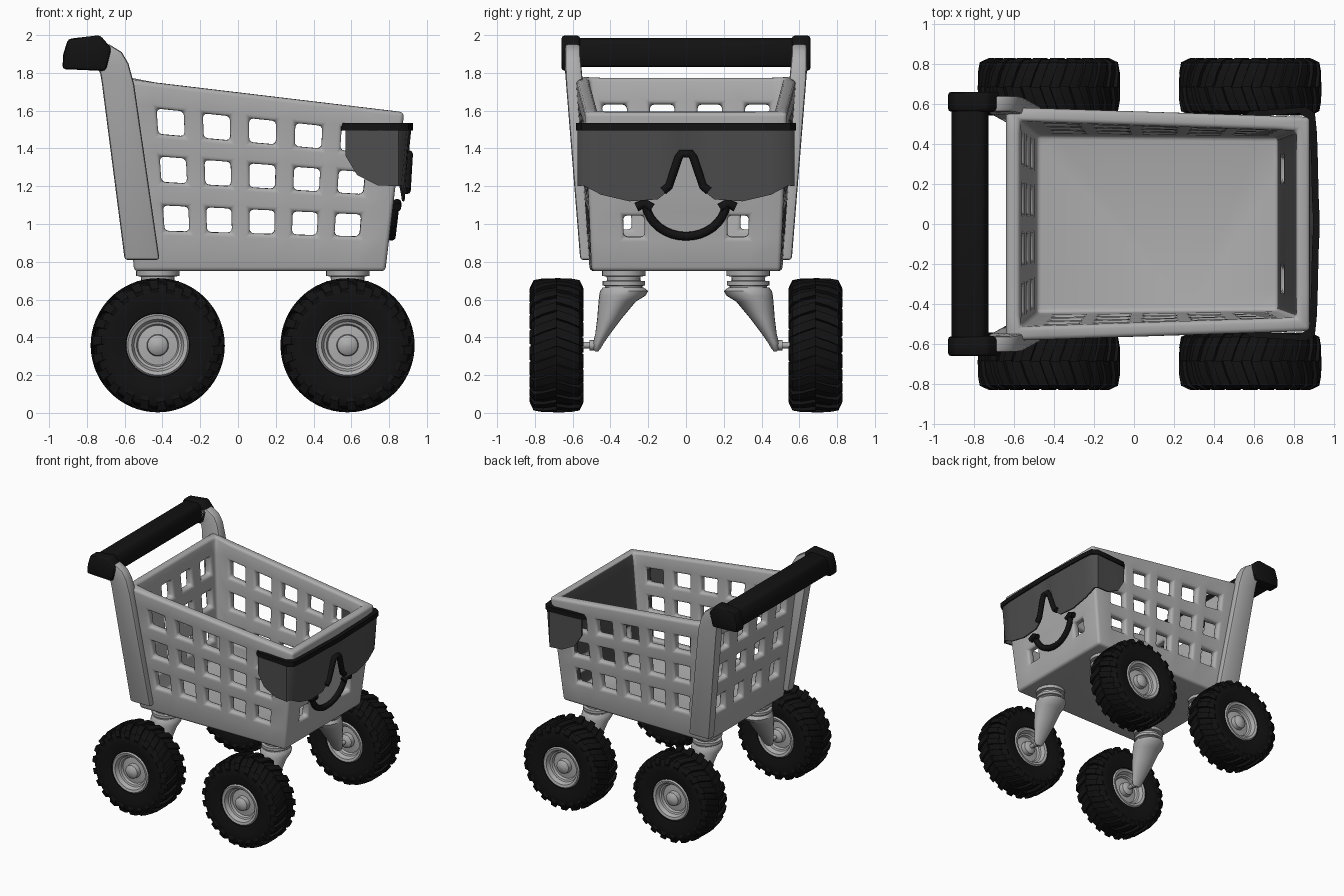
import bpy, bmesh
from math import sin, cos, pi, radians
from mathutils import Vector

if "Cube" in bpy.data.objects:
    bpy.data.objects.remove(bpy.data.objects["Cube"])


def material(name, value):
    m = bpy.data.materials.new(name)
    m.use_nodes = True
    colour = (value, value, value, 1)
    m.diffuse_color = colour
    bsdf = next(n for n in m.node_tree.nodes if n.type == 'BSDF_PRINCIPLED')
    bsdf.inputs["Base Color"].default_value = colour
    return m


GREY = material("light grey plastic", 0.42)
DARK = material("dark lens grey", 0.075)
BLACK = material("black rubber", 0.006)


def finish(name, bm, mat, bevel=0.0, solid=0.0, segments=2, weld=True):
    """Turn a bmesh into a smooth-shaded object with optional solidify and bevel."""
    if weld:
        bmesh.ops.remove_doubles(bm, verts=bm.verts, dist=0.0005)
    bmesh.ops.recalc_face_normals(bm, faces=bm.faces)
    me = bpy.data.meshes.new(name)
    bm.to_mesh(me)
    bm.free()
    ob = bpy.data.objects.new(name, me)
    bpy.context.collection.objects.link(ob)
    me.materials.append(mat)
    bpy.ops.object.select_all(action='DESELECT')
    ob.select_set(True)
    bpy.context.view_layer.objects.active = ob
    if solid:
        mod = ob.modifiers.new("Thickness", 'SOLIDIFY')
        mod.thickness, mod.offset, mod.use_even_offset = solid, -1, True
        bpy.ops.object.modifier_apply(modifier=mod.name)
    if bevel:
        mod = ob.modifiers.new("Rounding", 'BEVEL')
        mod.width, mod.segments, mod.limit_method = bevel, segments, 'ANGLE'
        mod.angle_limit = radians(35)
        bpy.ops.object.modifier_apply(modifier=mod.name)
    bpy.ops.object.shade_smooth_by_angle(angle=radians(40))
    return ob


def skin(bm, rings, cyclic=False):
    """Join rings of points with quads; cap the ends unless cyclic."""
    vs = [[bm.verts.new(p) for p in ring] for ring in rings]
    n = len(vs[0])
    pairs = list(zip(vs, vs[1:])) + ([(vs[-1], vs[0])] if cyclic else [])
    for a, b in pairs:
        for i in range(n):
            j = (i + 1) % n
            bm.faces.new((a[i], a[j], b[j], b[i]))
    if not cyclic:
        bm.faces.new(vs[0])
        bm.faces.new(vs[-1])


def loft(name, rings, mat, cyclic=False, **kw):
    bm = bmesh.new()
    skin(bm, rings, cyclic)
    return finish(name, bm, mat, **kw)


def ellipse(cx, cy, z, rx, ry, n=24):
    return [(cx + rx * cos(2 * pi * i / n), cy + ry * sin(2 * pi * i / n), z) for i in range(n)]


def tube(name, points, radius, mat):
    cu = bpy.data.curves.new(name, 'CURVE')
    cu.dimensions, cu.bevel_depth, cu.bevel_resolution, cu.use_fill_caps = '3D', radius, 2, True
    sp = cu.splines.new('POLY')
    sp.points.add(len(points) - 1)
    for p, co in zip(sp.points, points):
        p.co = (*co, 1)
    cu.materials.append(mat)
    ob = bpy.data.objects.new(name, cu)
    bpy.context.collection.objects.link(ob)


# Basket: four tapered walls with square openings, closed by a floor
bottom = [(-0.55, -0.51, 0.75), (0.78, -0.5, 0.75), (0.78, 0.5, 0.75), (-0.55, 0.51, 0.75)]
top = [(-0.64, -0.585, 1.77), (0.88, -0.535, 1.59), (0.88, 0.535, 1.59), (-0.64, 0.585, 1.77)]
bottom, top = [Vector(p) for p in bottom], [Vector(p) for p in top]
rows = [0.28, 0.54, 0.795]
side_cols = [0.18 + 0.164 * i for i in range(5)]
walls = [(side_cols, 0.048, rows), ([0.23, 0.77], 0.055, rows[:1]),
         ([1 - u for u in reversed(side_cols)], 0.048, rows), ([0.17, 0.39, 0.61, 0.83], 0.057, rows)]


def stops(centres, half):
    return [0] + [c + s * half for c in centres for s in (-1, 1)] + [1]


bm = bmesh.new()
vlines = stops(rows, 0.068)
for w, (cols, half, open_rows) in enumerate(walls):
    k = (w + 1) % 4
    ulines = stops(cols, half)
    grid = [[bm.verts.new(bottom[w].lerp(bottom[k], u).lerp(top[w].lerp(top[k], u), v))
             for v in vlines] for u in ulines]
    for i in range(len(ulines) - 1):
        for j in range(len(vlines) - 1):
            if i % 2 and j % 2 and rows[j // 2] in open_rows:
                continue
            bm.faces.new((grid[i][j], grid[i + 1][j], grid[i + 1][j + 1], grid[i][j + 1]))
bmesh.ops.remove_doubles(bm, verts=bm.verts, dist=0.0005)
base = [e for e in bm.edges if e.is_boundary and all(v.co.z < 0.751 for v in e.verts)]
bmesh.ops.contextual_create(bm, geom=base)
basket = finish("basket", bm, GREY, solid=0.07, bevel=0.022, segments=3)
basket.data.materials.append(DARK)
for f in basket.data.polygons:
    if f.normal.x < -0.8 and f.center.x > 0.6:
        f.material_index = 1

# Rear posts curving back into the handle
post = [((-0.6, 0.81), (-0.415, 0.81), 0.48, 0.56), ((-0.72, 1.74), (-0.55, 1.74), 0.545, 0.635),
        ((-0.73, 1.8), (-0.58, 1.85), 0.555, 0.64), ((-0.745, 1.82), (-0.615, 1.91), 0.56, 0.64),
        ((-0.77, 1.83), (-0.68, 1.95), 0.56, 0.64), ((-0.85, 1.84), (-0.83, 1.95), 0.56, 0.64)]
cap = [(-0.93, 1.82), (-0.925, 1.9), (-0.9, 1.98), (-0.73, 2.0), (-0.67, 1.93), (-0.7, 1.81)]
for s, side in ((-1, "right"), (1, "left")):
    loft(side + "_post", [[(b[0], s * y0, b[1]), (f[0], s * y0, f[1]),
                           (f[0], s * y1, f[1]), (b[0], s * y1, b[1])]
                          for b, f, y0, y1 in post], GREY, bevel=0.015)
    loft(side + "_handle_cap", [[(x, s * y, z) for x, z in cap] for y in (0.56, 0.66)],
         BLACK, bevel=0.018)
grip = [(-0.91, 1.83), (-0.91, 1.91), (-0.885, 1.975), (-0.75, 1.985), (-0.725, 1.93), (-0.735, 1.83)]
loft("handle_grip", [[(x, y, z) for x, z in grip] for y in (-0.6, 0.6)], BLACK, bevel=0.02)

# Wheels: lathed tyre and rim, with slanted tread lugs
tyre = [(0.15, 0.09), (0.17, 0.122), (0.24, 0.138), (0.3, 0.135), (0.325, 0.118), (0.338, 0.07)]
rim = [(0.001, 0.125), (0.035, 0.12), (0.054, 0.105), (0.058, 0.07), (0.105, 0.065), (0.112, 0.085),
       (0.125, 0.09), (0.138, 0.122), (0.158, 0.128), (0.168, 0.115), (0.165, 0.08)]
lug = [(0.355, 0.0, 0.13), (0.355, 0.07, 0.06), (0.345, 0.122, 0.0), (0.3, 0.143, -0.02)]


def lathe(profile, cx, cy, cz, n=48):
    both = profile + [(r, -y) for r, y in reversed(profile)]
    return [[(cx + r * cos(2 * pi * i / n), cy + y, cz + r * sin(2 * pi * i / n))
             for i in range(n)] for r, y in both]


def wheel(name, cx, cy, cz):
    loft(name + "_tyre", lathe(tyre, cx, cy, cz), BLACK, cyclic=True)
    loft(name + "_rim", lathe(rim, cx, cy, cz), GREY)
    bm = bmesh.new()
    count = 22
    for i in range(count):
        for s in (-1, 1):
            start = 2 * pi * (i + 0.25 * s) / count
            rings = []
            for r, y, turn in lug:
                corners = [(r, -0.07), (r, 0.07), (r - 0.04, 0.08), (r - 0.04, -0.08)]
                rings.append([(cx + q * cos(start + turn + d), cy + s * min(y, 0.143 - (r - q) * 0.3),
                               cz + q * sin(start + turn + d)) for q, d in corners])
            skin(bm, rings)
    finish(name + "_tread", bm, BLACK, weld=False)


# Caster: swivel collar, swept fork leg and axle for each wheel
collar = [(0.75, 0.115), (0.725, 0.115), (0.722, 0.09), (0.7, 0.088), (0.697, 0.112),
          (0.675, 0.112), (0.672, 0.1), (0.65, 0.1)]
fork = [(0.665, 0.225, 0.44, 0.1), (0.645, 0.2, 0.455, 0.115), (0.62, 0.215, 0.46, 0.115),
        (0.59, 0.265, 0.463, 0.105), (0.5, 0.34, 0.47, 0.09), (0.42, 0.4, 0.48, 0.065),
        (0.37, 0.435, 0.492, 0.05), (0.34, 0.452, 0.492, 0.038), (0.325, 0.465, 0.482, 0.02)]
for s, side in ((-1, "right"), (1, "left")):
    for x, end in ((-0.425, "rear"), (0.58, "front")):
        name = end + "_" + side
        wheel(name + "_wheel", x, s * 0.685, 0.358)
        loft(name + "_collar", [ellipse(x, s * 0.33, z, r, r) for z, r in collar], GREY)
        loft(name + "_fork", [ellipse(x, s * (a + b) / 2, z, w, (b - a) / 2) for z, a, b, w in fork], GREY)
        tube(name + "_axle", [(x, s * y, 0.358) for y in (0.46, 0.62)], 0.017, GREY)
        tube(name + "_axle_nut", [(x, s * y, 0.358) for y in (0.475, 0.51)], 0.027, GREY)

# Glasses: wraparound lens with a nose notch, under a black brow bar
half = [(0.57, 0.555, 1.36), (0.63, 0.56, 1.26), (0.74, 0.567, 1.205), (0.85, 0.575, 1.2),
        (0.895, 0.545, 1.205), (0.905, 0.45, 1.155), (0.91, 0.3, 1.12), (0.913, 0.15, 1.13),
        (0.915, 0.1, 1.17), (0.918, 0.04, 1.37)]
path = half + [(x, -y, z) for x, y, z in reversed(half)]
bm = bmesh.new()
lens = [(bm.verts.new((x - (0.03 if x > 0.86 else 0), y, z)), bm.verts.new((x, y, 1.51))) for x, y, z in path]
for a, b in zip(lens, lens[1:]):
    bm.faces.new((a[0], b[0], b[1], a[1]))
finish("glasses_lens", bm, DARK, solid=0.012)
loft("glasses_brow_bar", [[(x + 0.008, y * 1.015, 1.495), (x + 0.008, y * 1.015, 1.535),
                           (x - 0.025, y * 0.96, 1.535), (x - 0.025, y * 0.96, 1.495)]
                          for x, y, z in path], BLACK)
nose = [(0.12, 1.175), (0.09, 1.2), (0.04, 1.35), (0.025, 1.372)]
nose += [(-y, z) for y, z in reversed(nose)]
tube("glasses_nose_bridge", [(0.9 + 0.06 * (z - 1.3), y, z) for y, z in nose], 0.022, BLACK)

# Smile: arc across the front wall with a short dimple at each end
arc = [radians(188 + 164 * i / 16) for i in range(17)]
smile = [(0.215 * cos(a), 1.125 + 0.19 * sin(a)) for a in arc]
tube("smile", [(0.79 + 0.12 * (z - 0.75), y, z) for y, z in smile], 0.024, BLACK)
for s, side in ((-1, "right"), (1, "left")):
    tube(side + "_smile_dimple", [(0.84, s * 0.18, 1.085), (0.842, s * 0.22, 1.11), (0.84, s * 0.262, 1.09)],
         0.024, BLACK)
